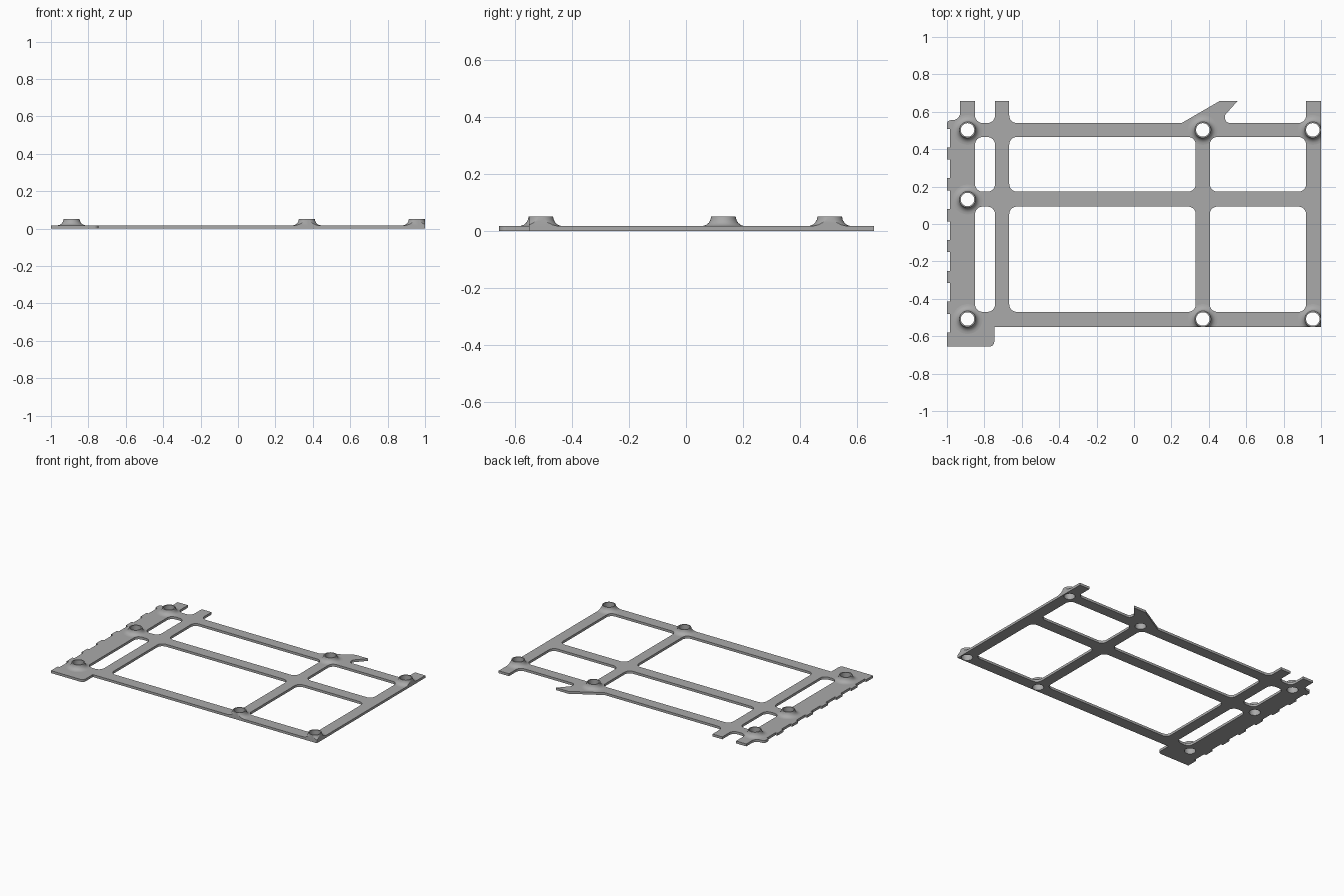
import bpy, bmesh, math
from mathutils import Vector

if "Cube" in bpy.data.objects:
    bpy.data.objects.remove(bpy.data.objects["Cube"])

T, TOP, HOLE = 0.017, 0.05, 0.036   # plate thickness, post height, bore radius

mat = bpy.data.materials.new("grey metal")
mat.diffuse_color = (0.40, 0.40, 0.40, 1)
mat.use_nodes = True
mat.node_tree.nodes["Principled BSDF"].inputs["Base Color"].default_value = mat.diffuse_color


def rounded(points, steps=6):
    """Closed 2D loop from (x, y, radius) corners."""
    out = []
    for i, (x, y, r) in enumerate(points):
        p = Vector((x, y))
        if r == 0:
            out.append(p)
            continue
        a = (Vector(points[i - 1][:2]) - p).normalized()
        b = (Vector(points[(i + 1) % len(points)][:2]) - p).normalized()
        half = a.angle(b) / 2
        d = r / math.tan(half)
        c = p + (a + b).normalized() * (r / math.sin(half))
        s, e = p + a * d - c, p + b * d - c
        total = s.angle_signed(e)
        for k in range(steps + 1):
            t = -total * k / steps
            out.append(c + Vector((s.x * math.cos(t) - s.y * math.sin(t),
                                   s.x * math.sin(t) + s.y * math.cos(t))))
    return out


def circle(x, y, r, n=32):
    return [Vector((x + r * math.cos(2 * math.pi * k / n),
                    y + r * math.sin(2 * math.pi * k / n))) for k in range(n)]


def finish(bm, name):
    bmesh.ops.recalc_face_normals(bm, faces=bm.faces)
    me = bpy.data.meshes.new(name)
    bm.to_mesh(me)
    bm.free()
    me.materials.append(mat)
    ob = bpy.data.objects.new(name, me)
    bpy.context.collection.objects.link(ob)
    return ob


def sheet(name, loops, z0, z1):
    """Flat sheet with holes, extruded from z0 to z1."""
    bm = bmesh.new()
    for loop in loops:
        vs = [bm.verts.new((p.x, p.y, z0)) for p in loop]
        for i, v in enumerate(vs):
            bm.edges.new((vs[i - 1], v))
    bmesh.ops.triangle_fill(bm, use_beauty=True, edges=bm.edges[:], normal=(0, 0, 1))
    ext = bmesh.ops.extrude_face_region(bm, geom=bm.faces[:])
    top = [g for g in ext["geom"] if isinstance(g, bmesh.types.BMVert)]
    bmesh.ops.translate(bm, verts=top, vec=(0, 0, z1 - z0))
    return finish(bm, name)


# Outer outline, counterclockwise from the front left corner
outline = [
    (-1, -0.655, 0), (-0.747, -0.655, 0.025), (-0.747, -0.55, 0), (1, -0.55, 0),
    (1, 0.657, 0), (0.92, 0.657, 0), (0.92, 0.54, 0.04),
    (0.487, 0.54, 0.025), (0.487, 0.583, 0.015), (0.553, 0.657, 0),   # hook
    (0.457, 0.657, 0), (0.255, 0.54, 0),
    (-0.667, 0.54, 0.04), (-0.667, 0.657, 0), (-0.743, 0.657, 0), (-0.743, 0.54, 0.04),
    (-0.85, 0.54, 0.04), (-0.85, 0.657, 0), (-0.93, 0.657, 0), (-0.93, 0.555, 0.04),
    (-1, 0.555, 0.02), (-1, 0.507, 0), (-0.985, 0.507, 0)]
# Small teeth along the left edge
for i in range(6):
    y = 0.41 - 0.165 * i
    outline += [(-0.985, y, 0), (-1, y, 0), (-1, y - 0.066, 0), (-0.985, y - 0.066, 0)]
outline += [(-0.985, -0.58, 0), (-1, -0.58, 0)]

# Rounded windows between the bars
windows = []
for x0, x1 in ((-0.85, -0.743), (-0.667, 0.33), (0.405, 0.92)):
    for y0, y1 in ((-0.47, 0.093), (0.173, 0.465)):
        windows.append(rounded([(x0, y0, 0.04), (x1, y0, 0.04),
                                (x1, y1, 0.04), (x0, y1, 0.04)]))

posts = [(-0.89, 0.503), (-0.89, 0.131), (-0.89, -0.508),
         (0.368, 0.503), (0.368, -0.508), (0.956, 0.503), (0.956, -0.508)]

border = rounded(outline)
sheet("frame_plate", [border] + windows + [circle(x, y, HOLE) for x, y in posts], 0, T)

# Helper that trims the flared posts to the frame edges
trim = sheet("trim_cutter", [border] + windows, -0.02, 0.08)

# Flared hollow mounting posts
profile = [(HOLE, T - 0.002), (HOLE, TOP), (0.043, TOP), (0.0455, 0.039), (0.051, 0.029),
           (0.06, 0.0215), (0.07, 0.018), (0.08, T), (0.08, T - 0.002)]
N = 32
for i, (x, y) in enumerate(posts):
    bm = bmesh.new()
    rings = [[bm.verts.new((p.x, p.y, z)) for p in circle(x, y, r, N)] for r, z in profile]
    for j in range(len(rings)):
        a, b = rings[j - 1], rings[j]
        for k in range(N):
            bm.faces.new((a[k - 1], a[k], b[k], b[k - 1]))
    ob = finish(bm, f"mounting_post_{i + 1}")
    mod = ob.modifiers.new("trim", "BOOLEAN")
    mod.operation, mod.solver, mod.object = "INTERSECT", "EXACT", trim
    bpy.ops.object.select_all(action="DESELECT")
    bpy.context.view_layer.objects.active = ob
    ob.select_set(True)
    bpy.ops.object.modifier_apply(modifier="trim")
    bpy.ops.object.shade_smooth_by_angle(angle=math.radians(35))

bpy.data.objects.remove(trim)
